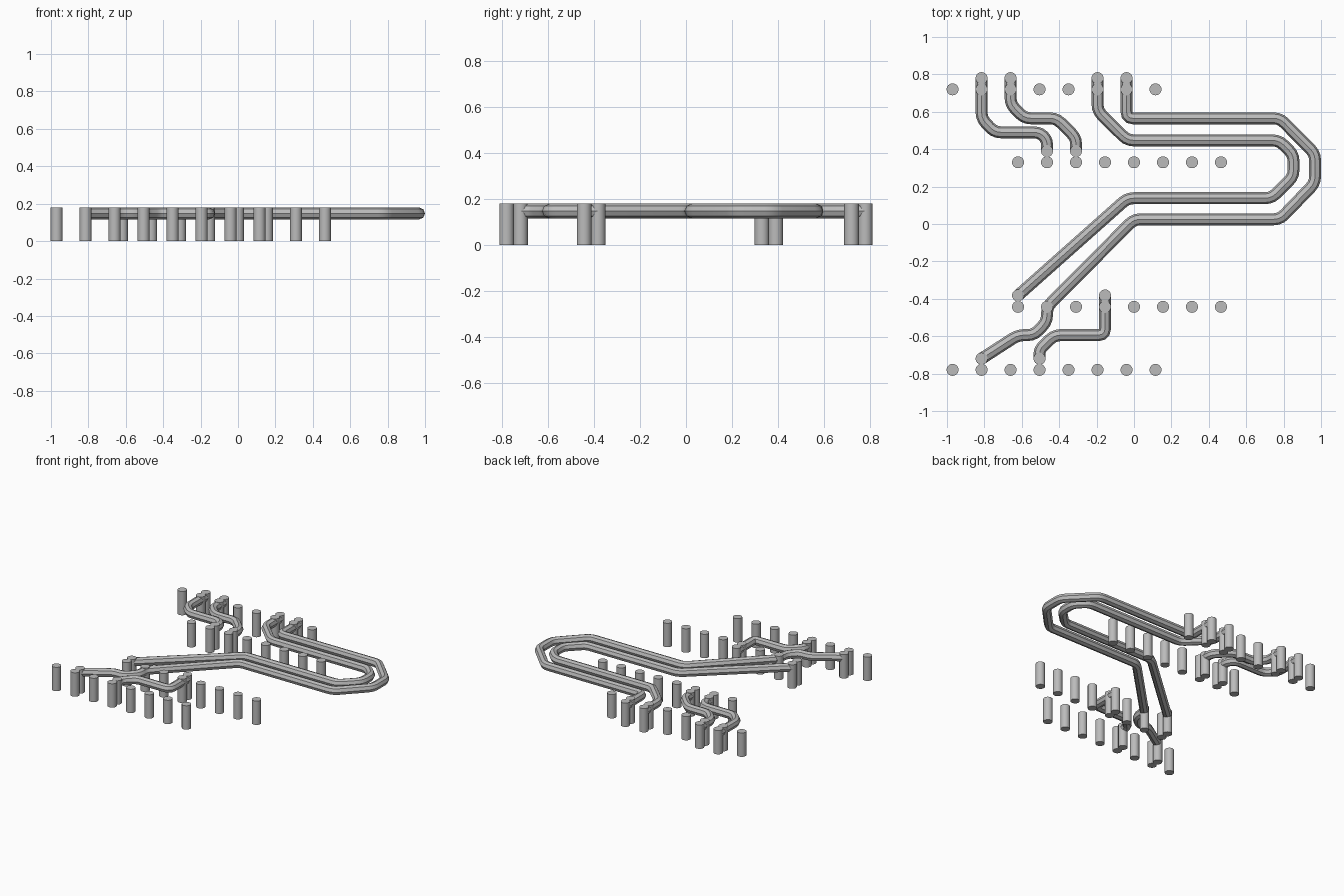
import bpy, bmesh
from mathutils import Vector

cube = bpy.data.objects.get("Cube")
if cube:
    bpy.data.objects.remove(cube)

grey = bpy.data.materials.new("plain grey")
grey.use_nodes = True
grey.diffuse_color = (0.5, 0.5, 0.5, 1)
grey.node_tree.nodes["Principled BSDF"].inputs["Base Color"].default_value = (0.5, 0.5, 0.5, 1)

R, TOP = 0.032, 0.18
STEP = 0.155
A, A2, B, B2 = 0.72, 0.78, 0.33, 0.39      # back pin rows, with their wire pins
C, C2, D, D2 = -0.443, -0.382, -0.78, -0.72  # front pin rows, with their wire pins


def col(i):
    return -0.97 + STEP * i


def finish(obj):
    obj.data.materials.append(grey)
    bpy.ops.object.select_all(action='DESELECT')
    obj.select_set(True)
    bpy.context.view_layer.objects.active = obj
    bpy.ops.object.shade_smooth_by_angle(angle=0.6)


def pin(name, x, y):
    bpy.ops.mesh.primitive_cylinder_add(vertices=24, radius=R, depth=TOP, location=(x, y, TOP / 2))
    bpy.context.object.name = name
    finish(bpy.context.object)


def rounded(points, cut=0.035):
    """Replace every corner of a path by a short curve."""
    pts = [Vector((x, y, TOP - R)) for x, y in points]
    out = [pts[0]]
    for a, p, b in zip(pts, pts[1:], pts[2:]):
        s = p + (a - p).normalized() * min(cut, (a - p).length * 0.45)
        e = p + (b - p).normalized() * min(cut, (b - p).length * 0.45)
        for k in range(4):
            t = k / 3
            out.append(s * (1 - t) ** 2 + p * 2 * t * (1 - t) + e * t * t)
    return out + [pts[-1]]


def wire(name, points):
    """Eight-sided tube along a flat path."""
    path = rounded(points)
    curve = bpy.data.curves.new(name, 'CURVE')
    curve.dimensions = '3D'
    curve.bevel_depth = R
    curve.bevel_resolution = 2
    curve.use_fill_caps = True
    spline = curve.splines.new('POLY')
    spline.points.add(len(path) - 1)
    for sp, p in zip(spline.points, path):
        sp.co = (*p, 1)
    obj = bpy.data.objects.new(name, curve)
    bpy.context.collection.objects.link(obj)
    bpy.ops.object.select_all(action='DESELECT')
    obj.select_set(True)
    bpy.context.view_layer.objects.active = obj
    bpy.ops.object.convert(target='MESH')
    finish(bpy.context.object)


# Four straight rows of eight pins
for row, y, shift in (("back", A, 0), ("back_inner", B, 0.35),
                      ("front_inner", C, 0.35), ("front", D, 0)):
    for i in range(8):
        pin(f"{row}_pin_{i + 1}", col(i) + shift, y)

# Extra pins where the wires end
ends = [(col(1), A2), (col(2), A2), (col(5), A2), (col(6), A2), (-0.465, B2), (-0.31, B2),
        (-0.62, C2), (-0.155, C2), (col(1), D2), (col(3), D2)]
for i, (x, y) in enumerate(ends):
    pin(f"wire_pin_{i + 1}", x, y)

# Wires
wire("outer_loop_wire", [(col(6), A2), (col(6), 0.565), (0.78, 0.565), (0.968, 0.375), (0.968, 0.22),
                         (0.78, 0.025), (0, 0.025), (-0.465, C), (-0.465, -0.52), (-0.535, -0.594),
                         (-0.62, -0.594), (col(1), D2)])
wire("inner_loop_wire", [(col(5), A2), (col(5), 0.605), (-0.035, 0.447), (0.775, 0.447), (0.853, 0.37),
                         (0.853, 0.255), (0.735, 0.138), (-0.035, 0.138), (-0.62, C2)])
wire("back_left_wire", [(col(1), A2), (col(1), 0.563), (-0.745, 0.49), (-0.505, 0.49),
                        (-0.465, 0.45), (-0.465, B2)])
wire("back_right_wire", [(col(2), A2), (col(2), 0.64), (-0.585, 0.565), (-0.415, 0.565),
                         (-0.31, 0.46), (-0.31, B2)])
wire("front_wire", [(-0.155, C2), (-0.155, -0.594), (-0.425, -0.594), (col(3), -0.67), (col(3), D2)])
